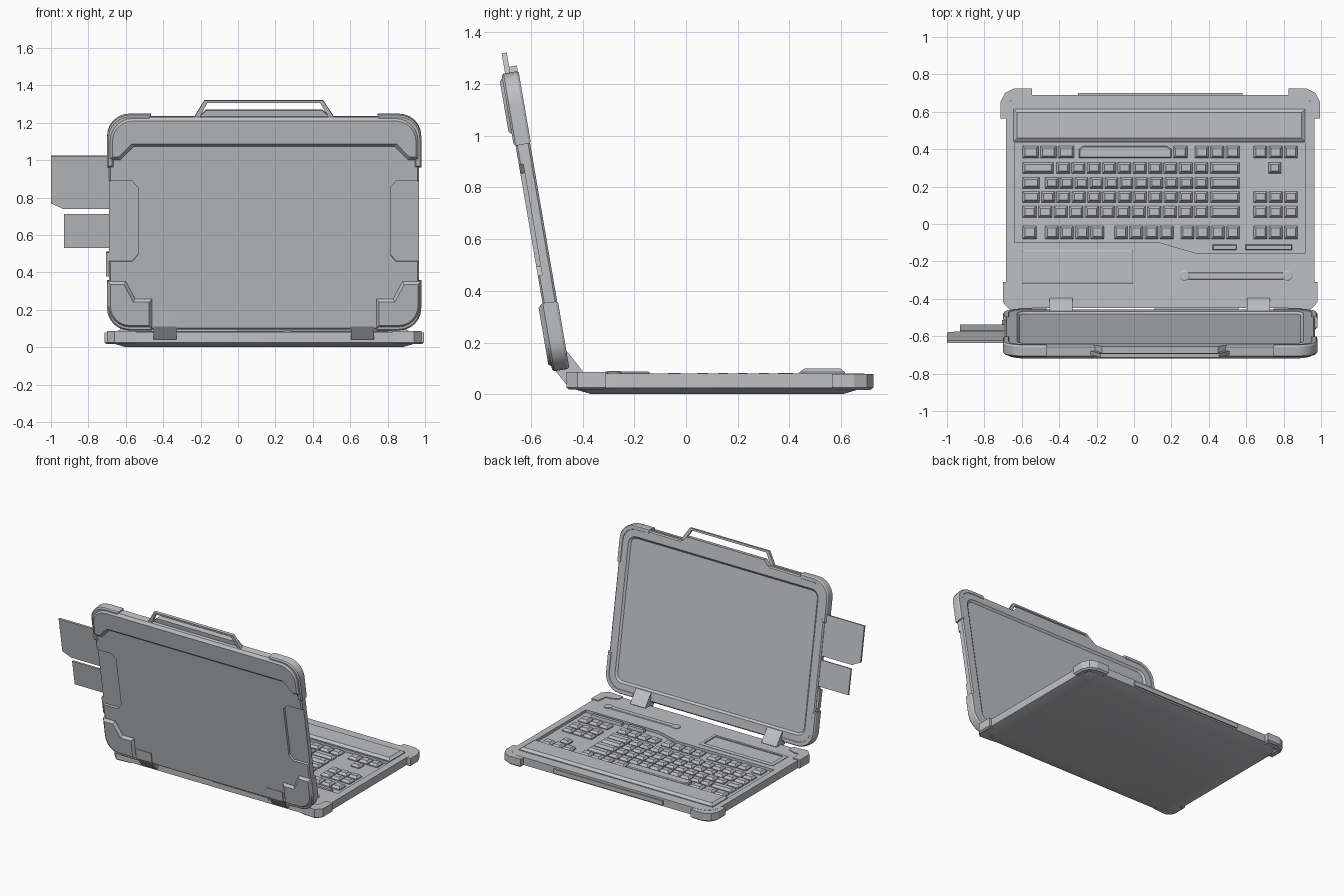
import bpy, bmesh, math
from mathutils import Matrix, Vector

cube = bpy.data.objects.get("Cube")
if cube:
    bpy.data.objects.remove(cube, do_unlink=True)

GREY = (0.52, 0.53, 0.55, 1)
grey = bpy.data.materials.new("casing grey")
grey.use_nodes = True
grey.diffuse_color = GREY
grey.node_tree.nodes["Principled BSDF"].inputs["Base Color"].default_value = GREY

CX = 0.14                      # centre line of the computer
LEFT, RIGHT = -0.685, 0.965    # sides of the casing
FLAT = Matrix.Identity(4)
tilt = math.radians(9.7)
s, c = math.sin(tilt), math.cos(tilt)
# lid frame: x across, y up the lid, z outward from the screen
LID = Matrix(((1, 0, 0, 0), (0, -s, -c, -0.437), (0, c, -s, 0), (0, 0, 0, 1)))
# side frame: x along depth, y up, z across
SIDE = Matrix(((0, 0, 1, 0), (1, 0, 0, 0), (0, 1, 0, 0), (0, 0, 0, 1)))
parts = []


def ccw(pts):
    area = sum(a[0] * b[1] - b[0] * a[1] for a, b in zip(pts, pts[1:] + pts[:1]))
    return pts if area > 0 else pts[::-1]


def mirror(pts):
    return [(2 * CX - x, y) for x, y in pts]


def rect(x0, x1, y0, y1):
    return [(x0, y0), (x1, y0), (x1, y1), (x0, y1)]


def rounded(pts, radii, steps=6):
    """Round chosen corners; radii is one number or one per corner."""
    if not isinstance(radii, (list, tuple)):
        radii = [radii] * len(pts)
    out = []
    for i, r in enumerate(radii):
        p = Vector(pts[i])
        if not r:
            out.append(tuple(p))
            continue
        a = (Vector(pts[i - 1]) - p).normalized() * r
        b = (Vector(pts[(i + 1) % len(pts)]) - p).normalized() * r
        for k in range(steps + 1):
            t = k / steps * math.pi / 2
            out.append(tuple(p + a * (1 - math.sin(t)) + b * (1 - math.cos(t))))
    return out


def inset(pts, d):
    out = []
    for i, p in enumerate(pts):
        p = Vector(p)
        e = (p - Vector(pts[i - 1])).normalized()
        f = (Vector(pts[(i + 1) % len(pts)]) - p).normalized()
        n, m = Vector((-e.y, e.x)), Vector((-f.y, f.x))
        out.append(p + (n + m) * (d / max(1 + n.dot(m), 0.2)))
    return out


def loft(name, pts, levels, frame=FLAT):
    """Stack an outline through (inset, height) levels."""
    pts = ccw(pts)
    bm = bmesh.new()
    rings = [[bm.verts.new(frame @ Vector((p[0], p[1], h))) for p in inset(pts, d)]
             for d, h in levels]
    bm.faces.new(rings[0][::-1])
    bm.faces.new(rings[-1])
    n = len(pts)
    for lo, hi in zip(rings, rings[1:]):
        for i in range(n):
            j = (i + 1) % n
            bm.faces.new((lo[i], lo[j], hi[j], hi[i]))
    bmesh.ops.recalc_face_normals(bm, faces=bm.faces)
    mesh = bpy.data.meshes.new(name)
    bm.to_mesh(mesh)
    bm.free()
    mesh.materials.append(grey)
    ob = bpy.data.objects.new(name, mesh)
    bpy.context.collection.objects.link(ob)
    parts.append(ob)
    return ob


def cut(target, cutter):
    mod = target.modifiers.new("cut", "BOOLEAN")
    mod.operation, mod.object, mod.solver = "DIFFERENCE", cutter, "EXACT"
    bpy.context.view_layer.objects.active = target
    bpy.ops.object.modifier_apply(modifier=mod.name)
    parts.remove(cutter)
    bpy.data.objects.remove(cutter, do_unlink=True)


def pair(name, pts, levels, frame=FLAT):
    loft("right_" + name, pts, levels, frame)
    loft("left_" + name, mirror(pts), levels, frame)


# base with keyboard well
base = loft("base", rounded(rect(LEFT, RIGHT, -0.45, 0.69), 0.1),
            [(0.085, 0), (0, 0.025), (0, 0.08)])
well = [(-0.64, -0.1), (0.14, -0.1), (0.33, -0.155), (0.915, -0.155), (0.915, 0.435), (-0.64, 0.435)]
cut(base, loft("well_cutter", well, [(0, 0.06), (0, 0.12)]))
loft("palm_rest", rect(-0.645, 0.915, 0.44, 0.615), [(0, 0.07), (0, 0.086), (0.02, 0.1)])

# base corner bumpers
pair("front_bumper", [(-0.545, 0.725), (-0.64, 0.725), (-0.69, 0.70), (-0.715, 0.65), (-0.715, 0.565),
                      (-0.66, 0.565), (-0.66, 0.66), (-0.545, 0.66)], [(0.012, 0.016), (0, 0.026), (0, 0.079)])
pair("hinge_bumper", [(-0.70, -0.31), (-0.645, -0.31), (-0.635, -0.385), (-0.59, -0.39), (-0.545, -0.41),
                      (-0.545, -0.455), (-0.66, -0.463), (-0.70, -0.42)], [(0.01, 0.018), (0, 0.026), (0, 0.086)])
loft("edge_latch", rect(-0.3, 0.58, 0.67, 0.7), [(0, 0.035), (0, 0.065)])
loft("port_cover", rect(0.11, 0.56, -0.456, -0.43), [(0, 0.045), (0, 0.065)])

# touchpad tray
tray = loft("touchpad_frame", rect(-0.6, -0.005, -0.32, -0.14), [(0, 0.07), (0, 0.083), (0.006, 0.087)])
cut(tray, loft("tray_cutter", rect(-0.575, -0.03, -0.297, -0.163), [(0, 0.076), (0, 0.1)]))
loft("touchpad", rect(-0.57, -0.035, -0.292, -0.168), [(0, 0.07), (0, 0.082)])

# low control strip with end knobs
loft("control_strip", rect(0.27, 0.82, -0.3, -0.255), [(0, 0.075), (0.006, 0.085)])
for x in (0.27, 0.82):
    ring = [(x + 0.028 * math.cos(a * math.pi / 8), -0.277 + 0.028 * math.sin(a * math.pi / 8)) for a in range(16)]
    loft("knob", ring, [(0, 0.075), (0, 0.086), (0.006, 0.09)])

# keys: each row has its y, height, then (start, end, count) groups
PAD = (0.64, 0.875, 3)
rows = [
    (0.385, 0.066, [(-0.595, -0.32, 3), (0.21, 0.285, 1), (0.325, 0.565, 3), PAD]),
    (0.30, 0.058, [(-0.595, -0.43, 1), (-0.415, 0.395, 10), (0.41, 0.565, 1), (0.72, 0.785, 1)]),
    (0.22, 0.058, [(-0.595, -0.505, 1), (-0.475, 0.395, 11), (0.41, 0.565, 1)]),
    (0.145, 0.058, [(-0.595, -0.505, 1), (-0.495, 0.395, 11), (0.41, 0.565, 1), PAD]),
    (0.065, 0.062, [(-0.595, 0.395, 12), (0.41, 0.565, 1), PAD]),
    (-0.045, 0.07, [(-0.595, -0.52, 1), (-0.475, -0.16, 4), (-0.105, 0.21, 4), (0.25, 0.565, 4), PAD]),
]
KEY = [(0, 0.055), (0, 0.067), (0.012, 0.083)]
for y, tall, groups in rows:
    for x0, x1, count in groups:
        gap = 0.01
        w = (x1 - x0 + gap) / count
        for k in range(count):
            x = x0 + k * w
            loft("key", rect(x, x + w - gap, y - tall / 2, y + tall / 2), KEY)
loft("space_bar", [(-0.295, 0.352), (0.2, 0.352), (0.2, 0.4), (0.175, 0.418), (-0.27, 0.418), (-0.295, 0.4)],
     [(0, 0.055), (0, 0.078), (0.006, 0.083)])
for x0, x1 in ((0.42, 0.55), (0.595, 0.845)):
    loft("function_button", rect(x0, x1, -0.14, -0.11), [(0, 0.055), (0.004, 0.08)])

# lid shell with screen and side recesses
lid = loft("lid", rounded(rect(LEFT - 0.004, RIGHT + 0.004, 0.105, 1.255), 0.12),
           [(0.008, 0), (0, 0.008), (0, 0.05), (0.008, 0.057)], LID)
screen = rounded(rect(LEFT + 0.06, RIGHT - 0.06, 0.175, 1.19), 0.06)
cut(lid, loft("screen_cutter", screen, [(-0.01, -0.01), (0, 0), (0.014, 0.012)], LID))
grip = [(-0.75, 0.475), (-0.565, 0.475), (-0.535, 0.51), (-0.535, 0.875), (-0.565, 0.91), (-0.75, 0.91)]
for outline in (grip, mirror(grip)):
    cut(lid, loft("grip_cutter", outline, [(0, 0.04), (0, 0.08)], LID))

# raised upper band on the outside of the lid
band = [(-0.69, 1.025), (-0.63, 1.025), (-0.56, 1.097), (0.84, 1.097), (0.91, 1.025), (0.97, 1.025),
        (0.97, 1.258), (-0.69, 1.258)]
loft("lid_band", rounded(band, [0] * 6 + [0.13, 0.13]), [(0, 0.03), (0, 0.058), (0.018, 0.075)], LID)

# lid corner bumpers: outer plates below, wrap-around rims at all corners
plate = [(-0.697, 0.115), (-0.46, 0.115), (-0.46, 0.272), (-0.55, 0.272), (-0.6, 0.367), (-0.697, 0.367)]
pair("lid_corner_plate", rounded(plate, [0.12] + [0] * 5),
     [(0, 0.03), (0, 0.058), (0.015, 0.075)], LID)


def corner_rim(x_end, h_edge, h_end, direction):
    t = 0.035 * direction
    outer = rounded([(-0.70, h_end), (-0.70, h_edge), (x_end, h_edge)], [0, 0.12, 0])
    inner = rounded([(-0.665, h_end), (-0.665, h_edge + t), (x_end, h_edge + t)], [0, 0.09, 0])
    return outer + inner[::-1]


RIM = [(0.006, -0.003), (0, 0.006), (0, 0.056), (0.008, 0.064)]
pair("lid_top_rim", corner_rim(-0.465, 1.268, 0.985, -1), RIM, LID)
pair("lid_bottom_rim", corner_rim(-0.46, 0.1, 0.365, 1), RIM, LID)
loft("side_nub", rect(-0.705, -0.67, 0.39, 0.52), [(0, 0.01), (0, 0.04)], LID)

# carrying handle and its mount
loft("handle_mount", [(-0.225, 1.24), (0.505, 1.24), (0.45, 1.29), (-0.17, 1.29)],
     [(0, 0), (0, 0.036)], LID)
loft("handle", [(-0.24, 1.245), (-0.18, 1.346), (0.455, 1.346), (0.52, 1.245),
                (0.49, 1.245), (0.44, 1.332), (-0.165, 1.332), (-0.21, 1.245)],
     [(0, 0.03), (0, 0.05)], LID)

# side cards
loft("large_card", [(-1, 0.785), (-0.935, 0.753), (-0.66, 0.753), (-0.66, 1.04), (-1, 1.04)],
     [(0, 0.01), (0, 0.024)], LID)
loft("small_card", rect(-0.93, -0.66, 0.542, 0.725), [(0, 0.01), (0, 0.022)], LID)

# hinges
for name, x in (("right_hinge", -0.452), ("left_hinge", 0.605)):
    loft(name, [(-0.53, 0.18), (-0.52, 0.11), (-0.465, 0.04), (-0.42, 0.04), (-0.395, 0.083),
                (-0.455, 0.16), (-0.48, 0.18)], [(0, x), (0, x + 0.122)], SIDE)

# soften only the rounded corners
bpy.ops.object.select_all(action="DESELECT")
for ob in parts:
    ob.select_set(True)
bpy.context.view_layer.objects.active = base
bpy.ops.object.shade_smooth_by_angle(angle=math.radians(25))
